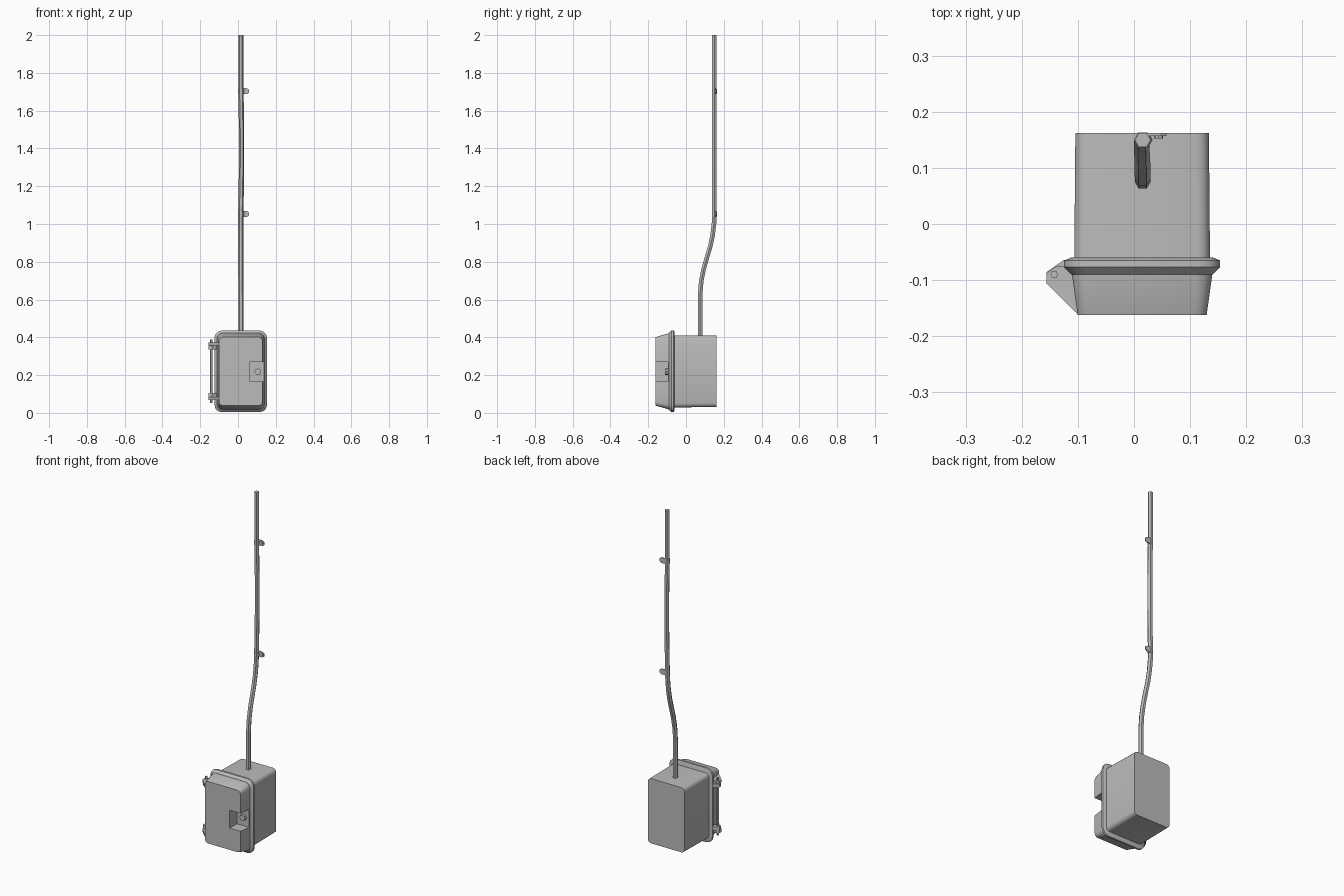
import bpy, bmesh, math
from mathutils import Vector

cube = bpy.data.objects.get("Cube")
if cube:
    bpy.data.objects.remove(cube, do_unlink=True)

grey = bpy.data.materials.new("painted grey metal")
grey.use_nodes = True
colour = (0.5, 0.5, 0.5, 1)
grey.diffuse_color = colour
grey.node_tree.nodes["Principled BSDF"].inputs["Base Color"].default_value = colour

CX, CZ = 0.0145, 0.22   # centre of the cabinet


def finish(name, bm, smooth=True):
    bmesh.ops.recalc_face_normals(bm, faces=bm.faces)
    mesh = bpy.data.meshes.new(name)
    bm.to_mesh(mesh)
    bm.free()
    mesh.materials.append(grey)
    ob = bpy.data.objects.new(name, mesh)
    bpy.context.collection.objects.link(ob)
    bpy.ops.object.select_all(action='DESELECT')
    ob.select_set(True)
    bpy.context.view_layer.objects.active = ob
    if smooth:
        bpy.ops.object.shade_smooth_by_angle(angle=math.radians(35))
    return ob


def loft(name, rings, smooth=True):
    """Skin a list of equal-length point rings and cap both ends."""
    bm = bmesh.new()
    loops = [[bm.verts.new(p) for p in ring] for ring in rings]
    for a, b in zip(loops, loops[1:]):
        for i in range(len(a)):
            j = (i + 1) % len(a)
            bm.faces.new((a[i], a[j], b[j], b[i]))
    bm.faces.new(loops[0])
    bm.faces.new(loops[-1])
    return finish(name, bm, smooth)


def rounded_ring(y, half_w, half_h, r, steps=3):
    pts = []
    for q, (sx, sz) in enumerate(((1, 1), (-1, 1), (-1, -1), (1, -1))):
        for k in range(steps + 1):
            a = math.pi / 2 * (q + k / steps)
            pts.append((CX + sx * (half_w - r) + r * math.cos(a), y,
                        CZ + sz * (half_h - r) + r * math.sin(a)))
    return pts


def prism(name, outline, z0, z1):
    """Extrude an (x, y) outline upward."""
    return loft(name, [[(x, y, z) for x, y in outline] for z in (z0, z1)], False)


def cylinder(name, centre, axis, r, length, sides):
    turn = Vector((0, 0, 1)).rotation_difference(Vector(axis))
    rings = []
    for h in (-length / 2, length / 2):
        rings.append([Vector(centre) + turn @ Vector((r * math.cos(math.tau * i / sides),
                      r * math.sin(math.tau * i / sides), h)) for i in range(sides)])
    return loft(name, rings, sides > 10)


# Cabinet body, flange and tapered door
loft("cabinet_body", [rounded_ring(-0.07, 0.121, 0.191, 0.022),
                      rounded_ring(0.162, 0.119, 0.189, 0.022)])
loft("flange", [rounded_ring(-0.06, 0.127, 0.205, 0.03),
                rounded_ring(-0.065, 0.139, 0.216, 0.038),
                rounded_ring(-0.077, 0.139, 0.216, 0.038),
                rounded_ring(-0.09, 0.126, 0.203, 0.03)])
door = loft("door", [rounded_ring(-0.08, 0.125, 0.202, 0.03),
                     rounded_ring(-0.09, 0.125, 0.202, 0.03),
                     rounded_ring(-0.162, 0.115, 0.181, 0.02)])

# Latch pocket cut into the free edge of the door
cutter = prism("latch_pocket_cutter", [(0.06, -0.2), (0.2, -0.2), (0.2, -0.095), (0.06, -0.095)],
               0.166, 0.27)
cutter.hide_render = True
bpy.context.view_layer.objects.active = door
cut = door.modifiers.new("latch pocket", 'BOOLEAN')
cut.operation = 'DIFFERENCE'
cut.solver = 'EXACT'
cut.object = cutter
bpy.ops.object.modifier_move_to_index(modifier=cut.name, index=0)
bpy.ops.object.modifier_apply(modifier=cut.name)
bpy.data.objects.remove(cutter, do_unlink=True)
cylinder("latch_knob", (0.105, -0.1, 0.218), (0, 1, 0), 0.018, 0.022, 8)

# Hinges, mirrored about the middle of the door
door_leaf = [(-0.09, -0.161), (-0.1, -0.161), (-0.156, -0.106),
             (-0.156, -0.088), (-0.14, -0.076), (-0.09, -0.076)]
body_leaf = [(-0.1, -0.064), (-0.125, -0.064), (-0.156, -0.086),
             (-0.156, -0.102), (-0.138, -0.104), (-0.1, -0.08)]
for label, side in (("upper", 1), ("lower", -1)):
    prism(label + "_door_hinge_leaf", door_leaf, CZ + side * 0.136, CZ + side * 0.152)
    prism(label + "_body_hinge_leaf", body_leaf, CZ + side * 0.115, CZ + side * 0.136)
cylinder("hinge_pin", (-0.142, -0.09, CZ), (0, 0, 1), 0.007, 0.335, 6)

# Hexagonal conduit bending back to the wall
path = [(0.0155, 0.075, 0.4), (0.0155, 0.075, 0.63), (0.0155, 0.081, 0.7),
        (0.015, 0.093, 0.76), (0.015, 0.11, 0.82), (0.014, 0.128, 0.88),
        (0.014, 0.141, 0.94), (0.014, 0.149, 1.01), (0.015, 0.15, 1.06),
        (0.019, 0.15, 1.3), (0.019, 0.15, 1.5), (0.0155, 0.15, 1.7), (0.0155, 0.15, 2)]
path = [Vector(p) for p in path]
rings = []
for i, p in enumerate(path):
    tangent = (path[min(i + 1, len(path) - 1)] - path[max(i - 1, 0)]).normalized()
    if i in (0, len(path) - 1):
        tangent = Vector((0, 0, 1))
    back = tangent.cross(Vector((1, 0, 0))).normalized()
    across = back.cross(tangent)
    rings.append([p + 0.014 * (across * math.cos(math.tau * k / 6) +
                  back * math.sin(math.tau * k / 6)) for k in range(6)])
loft("conduit", rings, False)

# Wall clips: strap round the conduit, rounded tab and screw
for label, z in (("lower", 1.053), ("upper", 1.703)):
    cylinder(label + "_clip_strap", (0.0155, 0.15, z), (0, 0, 1), 0.0155, 0.024, 6)
    tab = [(0.018, z - 0.016), (0.046, z - 0.016), (0.058, z - 0.008),
           (0.058, z + 0.008), (0.046, z + 0.016), (0.018, z + 0.016)]
    loft(label + "_clip_tab", [[(x, y, h) for x, h in tab] for y in (0.157, 0.162)], False)
    cylinder(label + "_clip_screw", (0.044, 0.156, z), (0, 1, 0), 0.008, 0.007, 8)
